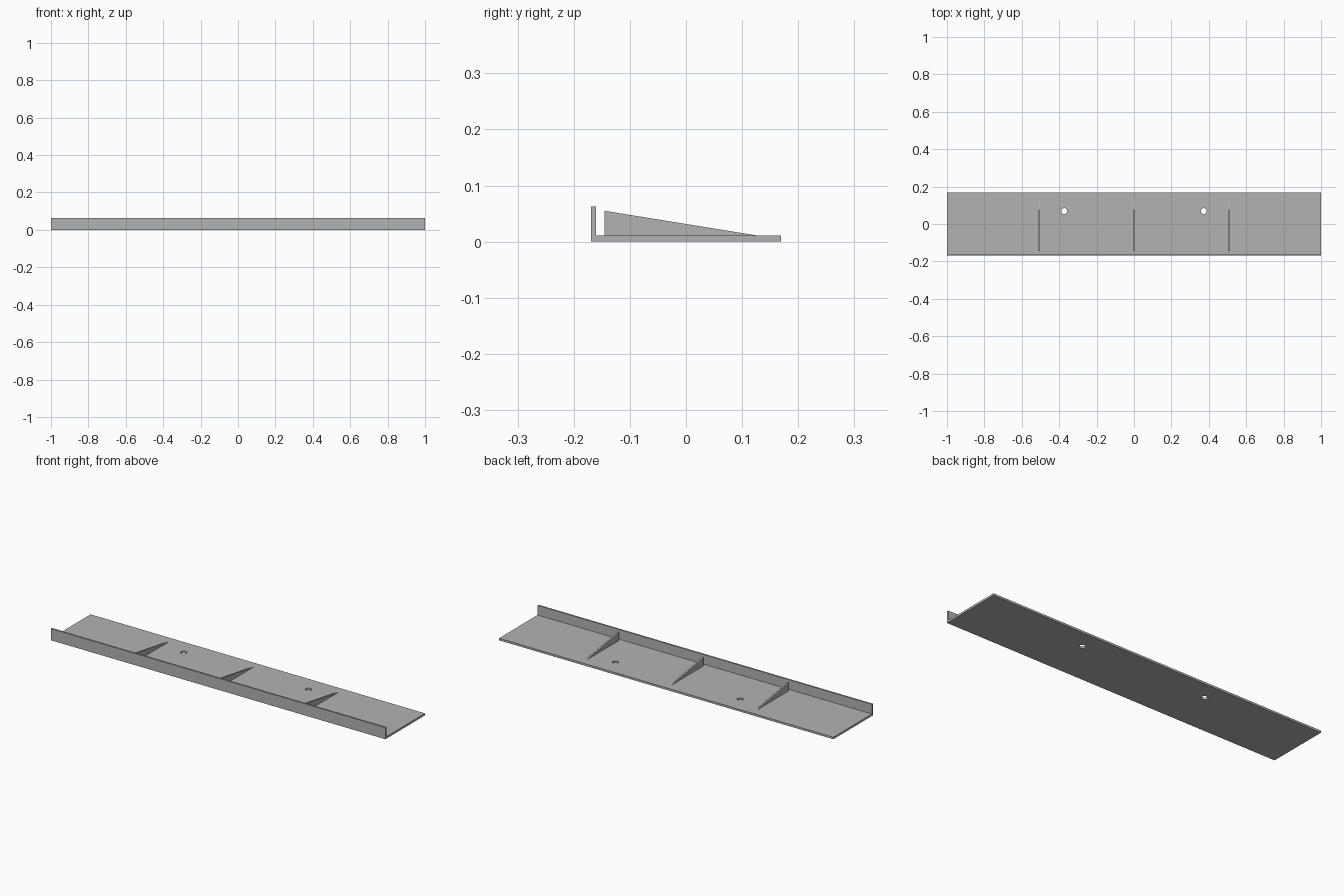
import bpy
import bmesh

cube = bpy.data.objects.get("Cube")
if cube:
    bpy.data.objects.remove(cube, do_unlink=True)

grey = bpy.data.materials.new("plain grey")
grey.use_nodes = True
colour = (0.45, 0.45, 0.45, 1)
grey.diffuse_color = colour
grey.node_tree.nodes["Principled BSDF"].inputs["Base Color"].default_value = colour

FRONT, BACK = -0.169, 0.169
FLOOR = 0.011


def extrude_profile(name, profile, x, width):
    """Extrude a closed (y, z) profile along x, centred on x."""
    bm = bmesh.new()
    face = bm.faces.new([bm.verts.new((x - width / 2, y, z)) for y, z in profile])
    grown = bmesh.ops.extrude_face_region(bm, geom=[face])
    moved = [v for v in grown["geom"] if isinstance(v, bmesh.types.BMVert)]
    bmesh.ops.translate(bm, verts=moved, vec=(width, 0, 0))
    bmesh.ops.recalc_face_normals(bm, faces=bm.faces)
    mesh = bpy.data.meshes.new(name)
    bm.to_mesh(mesh)
    bm.free()
    mesh.materials.append(grey)
    obj = bpy.data.objects.new(name, mesh)
    bpy.context.collection.objects.link(obj)
    return obj


# Flat shelf with an upright front lip
shelf = extrude_profile("shelf_with_lip", [
    (FRONT, 0), (BACK, 0), (BACK, FLOOR),
    (-0.16, FLOOR), (-0.16, 0.063), (FRONT, 0.063)], 0, 2)

# Two round screw holes through the shelf
for side, x in (("right", -0.373), ("left", 0.373)):
    bpy.ops.mesh.primitive_cylinder_add(vertices=32, radius=0.016, depth=0.1,
                                        location=(x, 0.069, 0))
    cutter = bpy.context.object
    cutter.name = side + "_hole_cutter"
    cutter.data.materials.append(grey)
    cutter.hide_render = True
    cutter.hide_viewport = True
    cutter.display_type = 'WIRE'
    cut = shelf.modifiers.new(side + "_hole", 'BOOLEAN')
    cut.operation = 'DIFFERENCE'
    cut.solver = 'EXACT'
    cut.object = cutter

# Three thin wedge ribs, set just behind the lip
for name, x in (("right_rib", -0.508), ("middle_rib", 0), ("left_rib", 0.508)):
    extrude_profile(name, [(-0.145, FLOOR), (0.127, FLOOR), (-0.145, 0.055)], x, 0.009)
